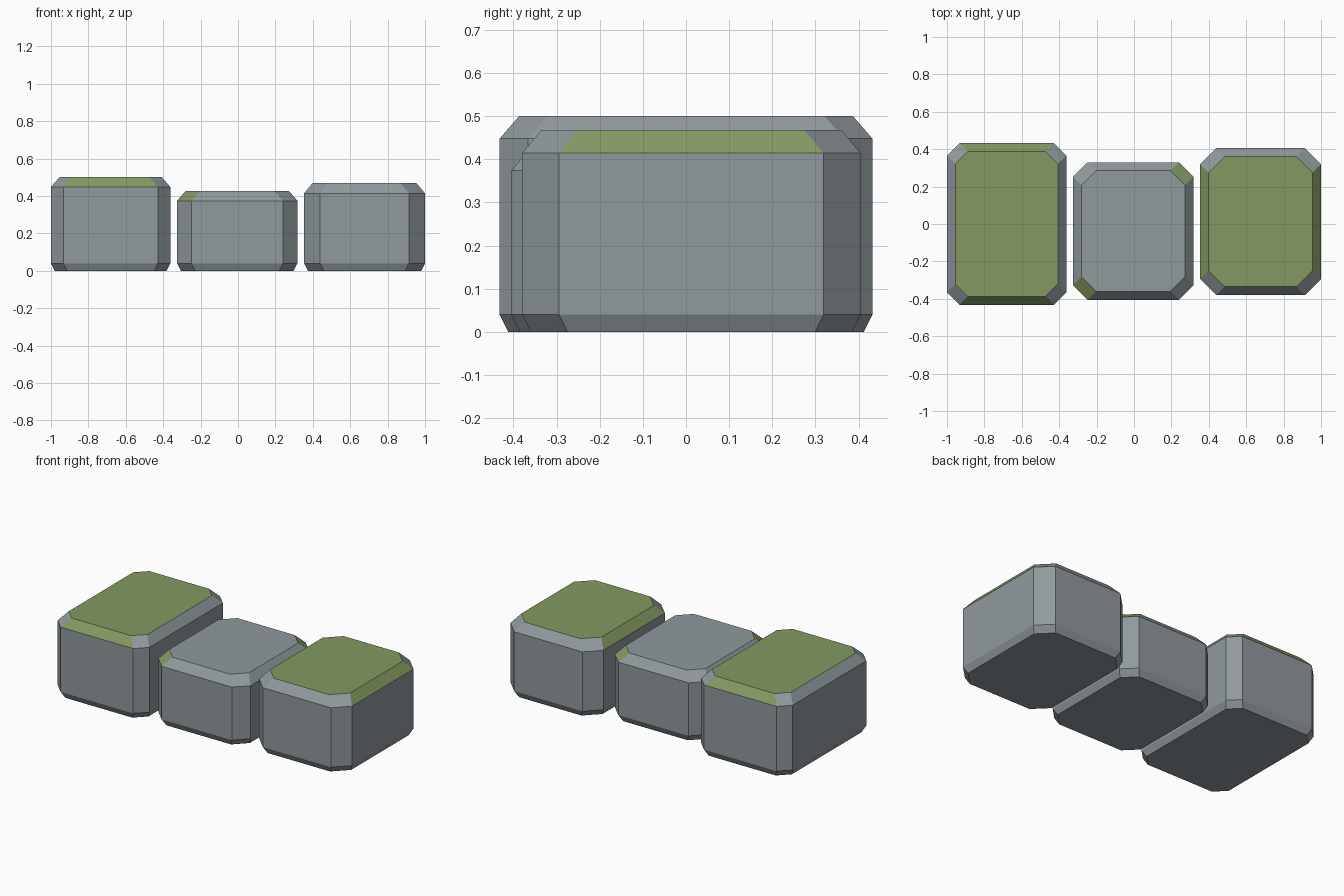
import bpy
import bmesh

if "Cube" in bpy.data.objects:
    bpy.data.objects.remove(bpy.data.objects["Cube"])


def material(name, color):
    m = bpy.data.materials.new(name)
    m.diffuse_color = (*color, 1.0)
    m.use_nodes = True
    m.node_tree.nodes["Principled BSDF"].inputs["Base Color"].default_value = m.diffuse_color
    return m


STONE = material("grey stone", (0.28, 0.32, 0.34))
MOSS = material("green moss", (0.23, 0.32, 0.12))


def octagon(x0, x1, y0, y1, c, inset, z):
    """Rectangle with cut corners, counter-clockwise, starting on the front edge."""
    x0, x1, y0, y1 = x0 + inset, x1 - inset, y0 + inset, y1 - inset
    return [(x0 + c, y0, z), (x1 - c, y0, z), (x1, y0 + c, z), (x1, y1 - c, z),
            (x1 - c, y1, z), (x0 + c, y1, z), (x0, y1 - c, z), (x0, y0 + c, z)]


def stone_block(name, x0, x1, y0, y1, corner, shoulder, top, mossy):
    """Chamfered block; mossy(normal) picks the upper faces covered in moss."""
    bm = bmesh.new()
    # base, foot, shoulder and top outlines: (inset, height)
    levels = [(0.02, 0.0), (0.0, 0.04), (0.0, shoulder), (0.045, top)]
    rings = [[bm.verts.new(p) for p in octagon(x0, x1, y0, y1, corner, i, z)]
             for i, z in levels]
    bm.faces.new(rings[0][::-1])
    bm.faces.new(rings[-1])
    for low, high in zip(rings, rings[1:]):
        for i in range(8):
            j = (i + 1) % 8
            bm.faces.new((low[i], low[j], high[j], high[i]))
    bm.normal_update()
    for f in bm.faces:
        f.material_index = int(f.normal.z > 0.2 and mossy(f.normal))
    mesh = bpy.data.meshes.new(name)
    bm.to_mesh(mesh)
    bm.free()
    mesh.materials.append(STONE)
    mesh.materials.append(MOSS)
    bpy.context.collection.objects.link(bpy.data.objects.new(name, mesh))


# Tall block: moss on the top and on the front and back chamfers
stone_block("left_stone", -1.0, -0.362, -0.432, 0.432, 0.066, 0.448, 0.5,
            lambda n: abs(n.x) < 0.1)
# Low block: moss on two opposite corner chamfers only
stone_block("middle_stone", -0.326, 0.318, -0.405, 0.33, 0.077, 0.374, 0.426,
            lambda n: n.x * n.y > 0.1)
# Medium block: moss on the top and on the side chamfers
stone_block("right_stone", 0.353, 1.0, -0.38, 0.405, 0.086, 0.414, 0.468,
            lambda n: abs(n.y) < 0.1)
